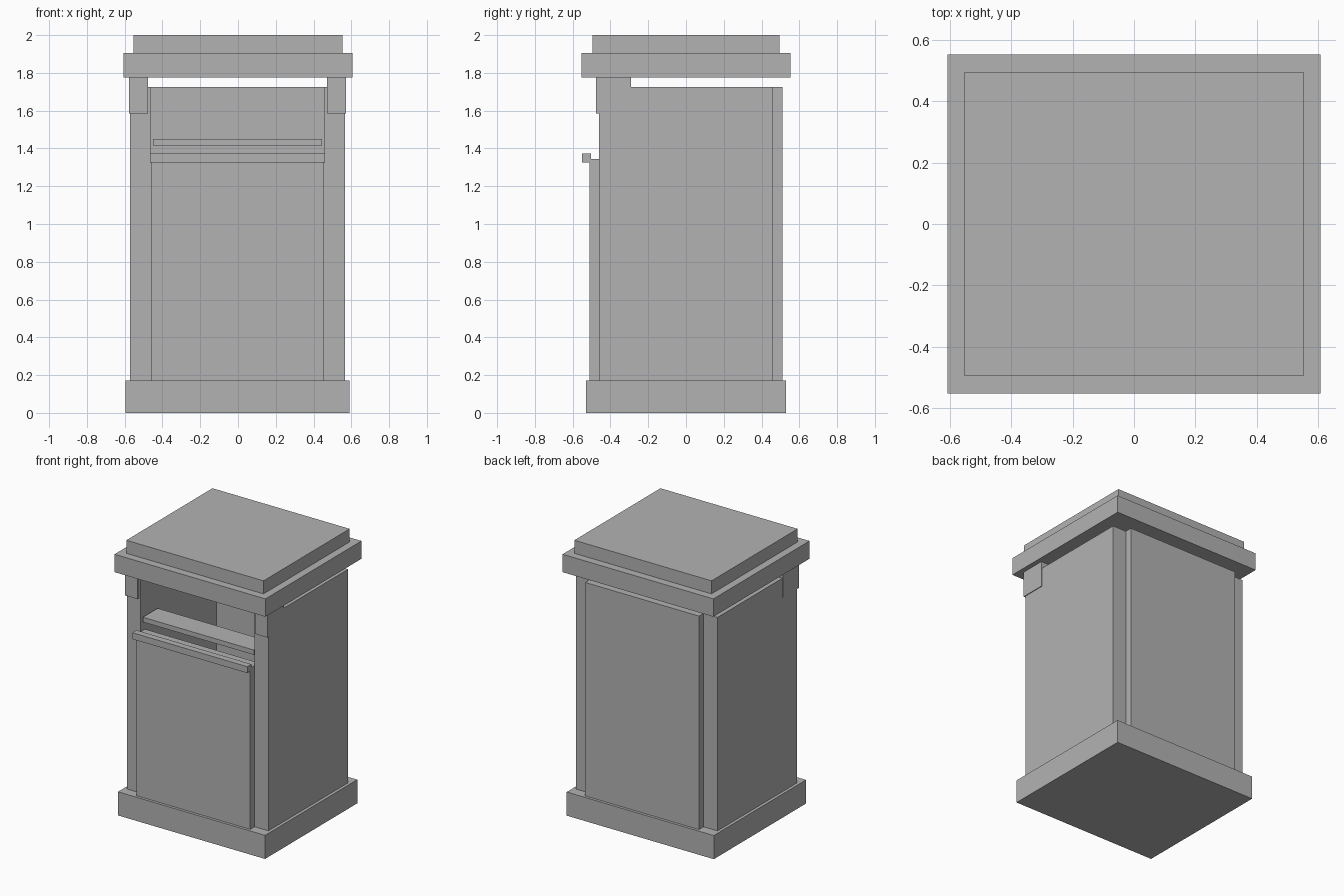
import bpy
import bmesh
from mathutils import Vector

cube = bpy.data.objects.get("Cube")
if cube:
    bpy.data.objects.remove(cube, do_unlink=True)

grey = bpy.data.materials.new("plain grey")
grey.use_nodes = True
colour = (0.45, 0.45, 0.45, 1)
grey.diffuse_color = colour
grey.node_tree.nodes["Principled BSDF"].inputs["Base Color"].default_value = colour


def box(name, x, y, z):
    """Flat-faced block between the given (low, high) limits."""
    low, high = Vector((x[0], y[0], z[0])), Vector((x[1], y[1], z[1]))
    bm = bmesh.new()
    bmesh.ops.create_cube(bm, size=1)
    bmesh.ops.scale(bm, vec=high - low, verts=bm.verts)
    bmesh.ops.translate(bm, vec=(low + high) / 2, verts=bm.verts)
    mesh = bpy.data.meshes.new(name)
    bm.to_mesh(mesh)
    bm.free()
    mesh.materials.append(grey)
    obj = bpy.data.objects.new(name, mesh)
    bpy.context.collection.objects.link(obj)
    return obj


def span(half, centre=-0.003):
    return (centre - half, centre + half)


BASE_TOP, BODY_TOP, LID_BOTTOM = 0.172, 1.725, 1.775

# Plinth
box("base", span(0.592), (-0.53, 0.53), (0, BASE_TOP))

# Hollow body: side walls, with lid brackets at the front corners
for side, name in ((-1, "right"), (1, "left")):
    wall = sorted((side * 0.458 - 0.003, side * 0.57 - 0.003))
    box(name + "_wall", wall, (-0.46, 0.457), (BASE_TOP, BODY_TOP))
    bracket = sorted((side * 0.473 - 0.003, side * 0.575 - 0.003))
    box(name + "_bracket", bracket, (-0.476, -0.29), (1.585, LID_BOTTOM))

# Front and back panels, standing proud of the walls
box("front_panel", span(0.458), (-0.51, -0.41), (BASE_TOP, 1.345))
box("back_panel", span(0.458), (0.41, 0.51), (BASE_TOP, BODY_TOP))

# Rail along the opening and the shelf inside it
box("front_rail", span(0.463), (-0.55, -0.503), (1.325, 1.372))
box("opening_shelf", span(0.448), (-0.45, -0.28), (1.415, 1.45))

# Stepped lid
box("lid", span(0.607, 0), (-0.552, 0.552), (LID_BOTTOM, 1.905))
box("lid_cap", span(0.552, 0), (-0.495, 0.495), (1.905, 2))
